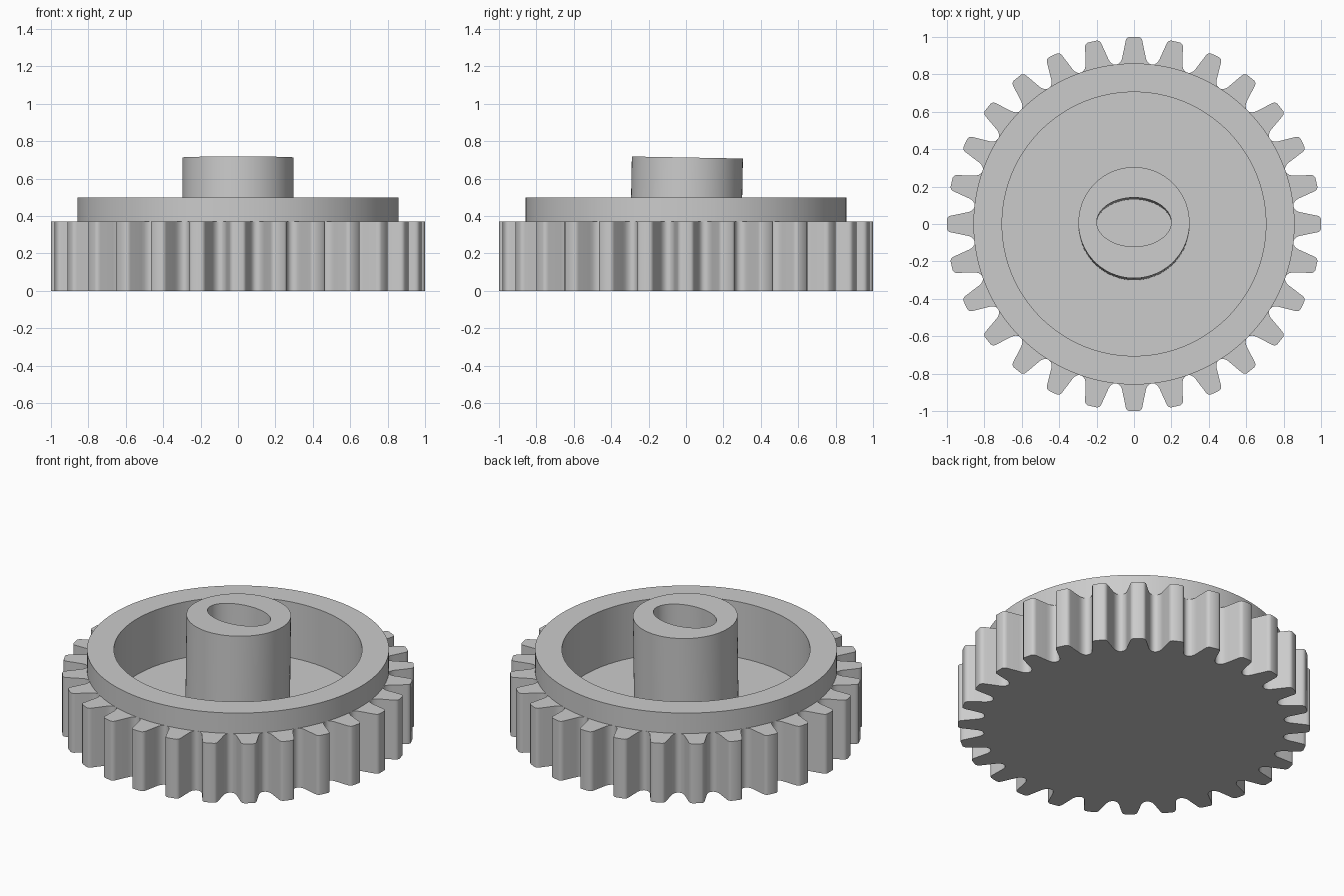
import bpy
import bmesh
import math
from mathutils import Matrix, Vector

cube = bpy.data.objects.get("Cube")
if cube:
    bpy.data.objects.remove(cube, do_unlink=True)

# One plain grey for the whole part
GREY = (0.6, 0.6, 0.6, 1.0)
grey = bpy.data.materials.new("light_grey")
grey.use_nodes = True
grey.diffuse_color = GREY
grey.node_tree.nodes["Principled BSDF"].inputs["Base Color"].default_value = GREY


def ring(angles, z, rx, ry=None, y=0.0):
    """Closed loop of points on a circle or ellipse."""
    ry = rx if ry is None else ry
    return [Vector((rx * math.cos(a), y + ry * math.sin(a), z)) for a in angles]


def skin(name, loops, location=(0, 0, 0), tilt=0.0):
    """Bridge successive loops and cap the first and last ones."""
    bm = bmesh.new()
    rows = [[bm.verts.new(p) for p in loop] for loop in loops]
    n = len(rows[0])
    for low, high in zip(rows, rows[1:]):
        for i in range(n):
            j = (i + 1) % n
            bm.faces.new((low[i], low[j], high[j], high[i]))
    bm.faces.new(rows[0][::-1])
    bm.faces.new(rows[-1])
    bmesh.ops.recalc_face_normals(bm, faces=bm.faces)
    bm.transform(Matrix.Translation(location) @ Matrix.Rotation(tilt, 4, "X"))
    mesh = bpy.data.meshes.new(name)
    bm.to_mesh(mesh)
    bm.free()
    mesh.materials.append(grey)
    obj = bpy.data.objects.new(name, mesh)
    bpy.context.collection.objects.link(obj)
    bpy.ops.object.select_all(action="DESELECT")
    obj.select_set(True)
    bpy.context.view_layer.objects.active = obj
    bpy.ops.object.shade_smooth_by_angle(angle=math.radians(32))
    return obj


# Half tooth: sideways offset and radius, from rounded tip to root fillet
HALF_TOOTH = [(0.0, 1.0), (0.026, 1.0), (0.035, 0.996), (0.042, 0.988),
              (0.045, 0.977), (0.06, 0.905), (0.064, 0.886), (0.071, 0.871),
              (0.081, 0.861), (0.09, 0.857)]
TEETH = 28
half = [(x / r, r) for x, r in HALF_TOOTH]
tooth = [(-a, r) for a, r in half[:0:-1]] + half
outline = [(a + math.tau * k / TEETH, r) for k in range(TEETH) for a, r in tooth]
angles = [a for a, r in outline]


def gear_loop(z):
    return [Vector((r * math.cos(a), r * math.sin(a), z)) for a, r in outline]


# Toothed wheel with raised rim and recessed floor
FLOOR = 0.15
skin("gear_wheel", [
    gear_loop(0.0),
    gear_loop(0.372),
    ring(angles, 0.372, 0.858),
    ring(angles, 0.5, 0.858),
    ring(angles, 0.5, 0.705),
    ring(angles, FLOOR, 0.705),
])

# Slightly leaning hub with an oval blind bore
around = [math.tau * i / 96 for i in range(96)]
HEIGHT = 0.563
skin("hub", [
    ring(around, -0.02, 0.297),
    ring(around, HEIGHT, 0.297),
    ring(around, HEIGHT, 0.199, 0.131, 0.003),
    ring(around, 0.01, 0.199, 0.131, 0.003),
], location=(0, -0.003, FLOOR), tilt=-math.radians(1.06))
